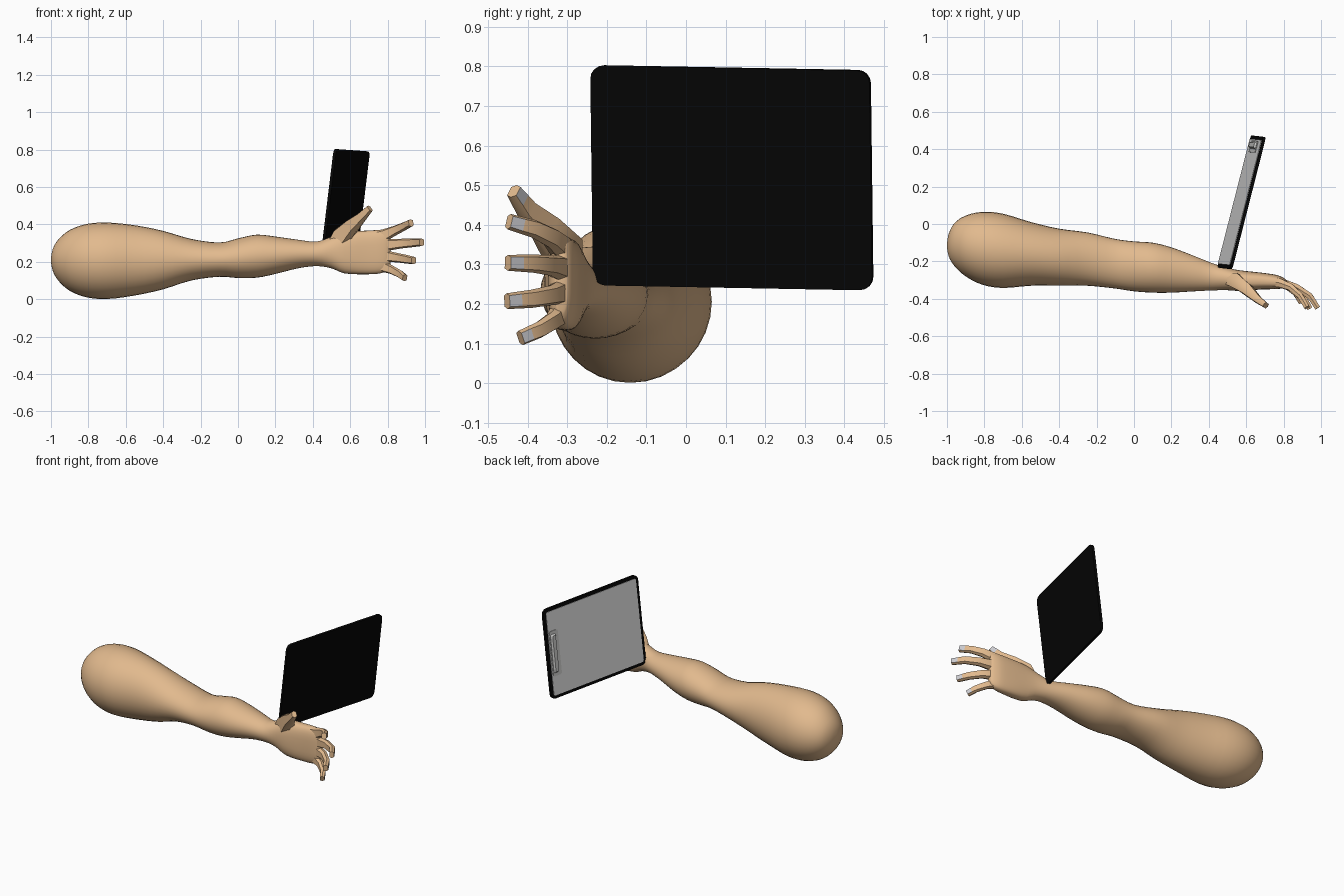
import bpy, bmesh, math
from mathutils import Vector, Matrix

if "Cube" in bpy.data.objects:
    bpy.data.objects.remove(bpy.data.objects["Cube"])


def material(name, rgb):
    m = bpy.data.materials.new(name)
    m.diffuse_color = (*rgb, 1)
    m.use_nodes = True
    m.node_tree.nodes["Principled BSDF"].inputs["Base Color"].default_value = m.diffuse_color
    return m


skin = material("skin", (0.76, 0.49, 0.27))
nail = material("nail_grey", (0.6, 0.6, 0.63))
black = material("black", (0.0018, 0.0018, 0.0018))
paper_grey = material("paper_grey", (0.74, 0.74, 0.74))
clip_grey = material("clip_grey", (0.6, 0.6, 0.59))


def finish(bm, name, mats, smooth=0):
    bmesh.ops.recalc_face_normals(bm, faces=bm.faces)
    me = bpy.data.meshes.new(name)
    bm.to_mesh(me)
    bm.free()
    for m in mats:
        me.materials.append(m)
    ob = bpy.data.objects.new(name, me)
    bpy.context.collection.objects.link(ob)
    if smooth:
        bpy.context.view_layer.objects.active = ob
        ob.select_set(True)
        bpy.ops.object.shade_smooth_by_angle(angle=math.radians(smooth))
        ob.select_set(False)
    return ob


def loft(bm, rings):
    """Skin a list of point rings and return the strips of side faces."""
    rows = [[bm.verts.new(p) for p in r] for r in rings]
    n = len(rows[0])
    strips = []
    for a, b in zip(rows, rows[1:]):
        strips.append([bm.faces.new((a[i], a[(i + 1) % n], b[(i + 1) % n], b[i]))
                       for i in range(n)])
    bm.faces.new(rows[0])
    bm.faces.new(rows[-1])
    return strips


def catmull(a, b, c, d, t):
    return [0.5 * (2 * q + (r - p) * t + (2 * p - 5 * q + 4 * r - s) * t * t
            + (3 * q - p - 3 * r + s) * t ** 3) for p, q, r, s in zip(a, b, c, d)]


def refine(pts, steps):
    out = []
    for i in range(len(pts) - 1):
        q = (pts[max(i - 1, 0)], pts[i], pts[i + 1], pts[min(i + 2, len(pts) - 1)])
        out += [catmull(*q, k / steps) for k in range(steps)]
    return out + [list(pts[-1])]


# Arm and palm: x, y min, y max, z min, z max
sections = [
    (-1.0, -0.125, -0.105, 0.20, 0.22), (-0.99, -0.175, -0.05, 0.15, 0.27),
    (-0.96, -0.225, 0.005, 0.098, 0.32), (-0.90, -0.28, 0.045, 0.045, 0.37),
    (-0.81, -0.325, 0.065, 0.01, 0.402), (-0.70, -0.342, 0.055, 0.001, 0.41),
    (-0.55, -0.33, 0.01, 0.02, 0.395), (-0.40, -0.33, -0.025, 0.053, 0.365),
    (-0.25, -0.33, -0.045, 0.10, 0.322), (-0.10, -0.345, -0.08, 0.12, 0.303),
    (0.0, -0.36, -0.093, 0.113, 0.325), (0.10, -0.367, -0.10, 0.115, 0.345),
    (0.20, -0.367, -0.125, 0.135, 0.335), (0.32, -0.36, -0.17, 0.165, 0.318),
    (0.42, -0.355, -0.21, 0.177, 0.308), (0.50, -0.354, -0.235, 0.165, 0.335),
    (0.57, -0.358, -0.248, 0.138, 0.362), (0.68, -0.35, -0.26, 0.133, 0.366),
    (0.76, -0.348, -0.272, 0.138, 0.37), (0.80, -0.342, -0.288, 0.155, 0.365),
    (0.815, -0.33, -0.30, 0.18, 0.345)]
rings = []
for x, y0, y1, z0, z1 in refine(sections, 3):
    # Sections get boxier from the wrist into the palm
    e = 1 - 0.3 * min(max((x - 0.45) / 0.2, 0), 1)
    ring = []
    for k in range(32):
        a = 2 * math.pi * k / 32
        c, s = math.cos(a), math.sin(a)
        ring.append(((x, (y0 + y1) / 2 + (y1 - y0) / 2 * math.copysign(abs(c) ** e, c),
                      (z0 + z1) / 2 + (z1 - z0) / 2 * math.copysign(abs(s) ** e, s))))
    rings.append(ring)
bm = bmesh.new()
loft(bm, rings)
finish(bm, "arm_and_palm", [skin], 50)

# Fingers: x, y, z, radius along each path
fingers = {
    "thumb": [(0.50, -0.295, 0.27, 0.04), (0.555, -0.31, 0.335, 0.056),
              (0.61, -0.355, 0.392, 0.042), (0.66, -0.402, 0.438, 0.028), (0.705, -0.435, 0.485, 0.02)],
    "index_finger": [(0.72, -0.305, 0.325, 0.036), (0.79, -0.318, 0.345, 0.032),
                     (0.84, -0.34, 0.367, 0.026), (0.89, -0.385, 0.39, 0.023), (0.925, -0.447, 0.408, 0.02)],
    "middle_finger": [(0.72, -0.305, 0.285, 0.036), (0.80, -0.318, 0.291, 0.032),
                      (0.87, -0.34, 0.297, 0.026), (0.94, -0.385, 0.302, 0.023), (0.982, -0.45, 0.304, 0.02)],
    "ring_finger": [(0.72, -0.305, 0.235, 0.036), (0.79, -0.318, 0.23, 0.031),
                    (0.85, -0.34, 0.222, 0.025), (0.905, -0.39, 0.213, 0.023), (0.94, -0.452, 0.207, 0.02)],
    "little_finger": [(0.70, -0.305, 0.185, 0.034), (0.77, -0.318, 0.176, 0.029),
                      (0.82, -0.335, 0.158, 0.023), (0.865, -0.37, 0.135, 0.021), (0.892, -0.418, 0.114, 0.019)]}
corners = [math.radians(a) for a in (45, 90, 135, 225, 270, 315)]
for name, path in fingers.items():
    # An extra ring halfway along the last joint starts the nail
    path.insert(4, tuple((a + b) / 2 for a, b in zip(path[3], path[4])))
    pts = [Vector(p[:3]) for p in path]
    rings = []
    for i, p in enumerate(pts):
        t = (pts[min(i + 1, len(pts) - 1)] - pts[max(i - 1, 0)]).normalized()
        side = t.cross(Vector((0, 0, 1))).normalized()
        up = side.cross(t)
        rings.append([p + path[i][3] * (math.cos(a) * side + math.sin(a) * up) for a in corners])
    bm = bmesh.new()
    strips = loft(bm, rings)
    strips[-1][2].material_index = 1   # nail on the back of the fingertip
    finish(bm, name, [skin, nail], 60 if name == "thumb" else 30)

# Clipboard frame: u runs away from the hand, w runs up, n faces the fingers
u = Vector((0.18, 0.705, -0.013)).normalized()
w = Vector((0.068, -0.005, 0.555)).normalized()
n = u.cross(w).normalized()
w = n.cross(u)
frame = Matrix((u, w, n)).transposed().to_4x4()
frame.translation = Vector((0.582, 0.114, 0.518))


def plate(name, mat, cu, cw, width, height, radius, n0, n1, taper=0.0):
    """Rounded rectangular plate lying in the clipboard frame."""
    def outline(inset, depth):
        ring = []
        for q, (sx, sy) in enumerate(((1, 1), (-1, 1), (-1, -1), (1, -1))):
            for k in range(5):
                a = math.pi / 2 * (q + k / 4)
                ring.append(frame @ Vector((
                    cu + sx * (width / 2 - inset - radius) + radius * math.cos(a),
                    cw + sy * (height / 2 - inset - radius) + radius * math.sin(a), depth)))
        return ring
    bm = bmesh.new()
    loft(bm, [outline(0, n0), outline(taper, n1)])
    return finish(bm, name, [mat])


plate("clipboard", black, 0, 0, 0.728, 0.559, 0.033, 0, -0.015)
plate("paper", paper_grey, 0, 0, 0.69, 0.52, 0.012, -0.014, -0.018)
plate("clip_base", clip_grey, 0.305, -0.002, 0.065, 0.28, 0.012, -0.017, -0.021)
plate("clip_bar", clip_grey, 0.312, -0.002, 0.04, 0.24, 0.008, -0.02, -0.032, 0.008)
